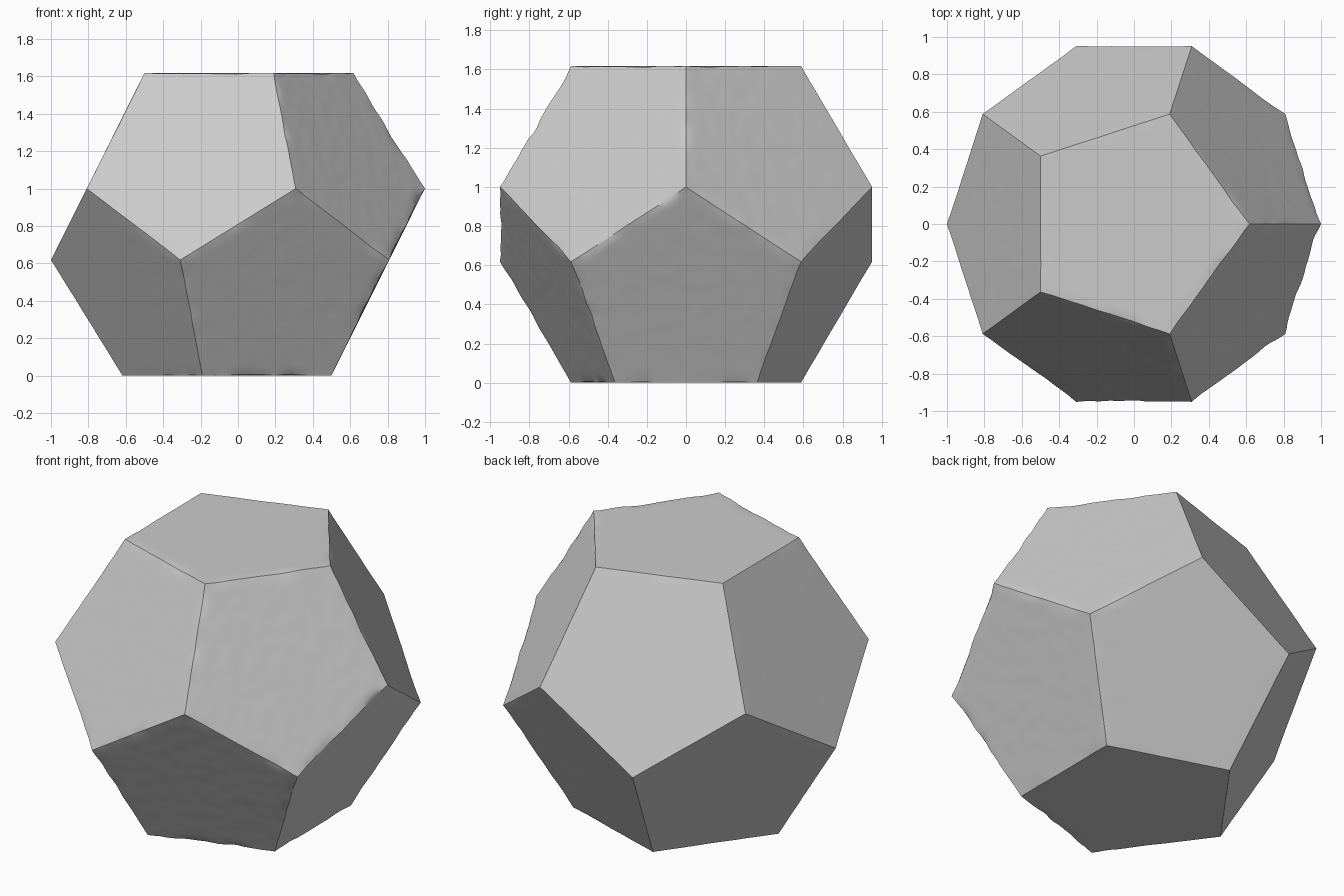
import bpy, bmesh, math
from mathutils import Vector, noise

if "Cube" in bpy.data.objects:
    bpy.data.objects.remove(bpy.data.objects["Cube"])

PHI = (1 + math.sqrt(5)) / 2
H = PHI                      # height when the widest radius is 1
CENTRE = Vector((0, 0, H / 2))

# Four rings of five corners: (radius, height, start angle)
rings = [(1 / PHI, H, 0), (1, 1, 0), (1, 1 / PHI, math.pi), (1 / PHI, 0, math.pi)]
bm = bmesh.new()
for r, z, start in rings:
    for i in range(5):
        a = start + i * math.tau / 5
        bm.verts.new((r * math.cos(a), r * math.sin(a), z))

# Hull and merge into twelve pentagons
bmesh.ops.convex_hull(bm, input=bm.verts[:])
bmesh.ops.dissolve_limit(bm, angle_limit=math.radians(5), verts=bm.verts[:], edges=bm.edges[:])
bmesh.ops.recalc_face_normals(bm, faces=bm.faces[:])
planes = [(f.normal.copy(), f.calc_center_median()) for f in bm.faces]
corners = [v.co.copy() for v in bm.verts]

# Fine mesh for the hewn stone surface
bmesh.ops.poke(bm, faces=bm.faces[:])
bmesh.ops.subdivide_edges(bm, edges=bm.edges[:], cuts=19, use_grid_fill=True)

# Faint dents on the rough (right/front) side, worn ragged edges everywhere
rough_dir = Vector((0.75, -0.65, 0.1)).normalized()
moved = []
for v in bm.verts:
    p = v.co.copy()
    depth = sorted((c - p).dot(n) for n, c in planes)
    out = (p - CENTRE).normalized()
    rough = 0.15 + 0.85 * max(0, min(1, out.dot(rough_dir) + 0.3))
    dent = 0.003 * rough * (1 + noise.noise(p * 14)) / 2
    edge = max(0, 1 - depth[1] / 0.03)
    chip = 0.012 * edge * rough * max(0, 0.3 + noise.noise(p * 9))
    keep = min(1, min((p - c).length for c in corners) / 0.08)
    if abs(p.z) < 1e-4 or p.z > H - 1e-4:
        dent = 0
    moved.append(p - out * (dent + chip) * keep)
for v, p in zip(bm.verts, moved):
    v.co = p

mesh = bpy.data.meshes.new("dodecahedron_stone")
bm.to_mesh(mesh)
bm.free()
obj = bpy.data.objects.new("dodecahedron_stone", mesh)
bpy.context.collection.objects.link(obj)
bpy.context.view_layer.objects.active = obj
obj.select_set(True)
bpy.ops.object.shade_smooth_by_angle(angle=math.radians(30))
